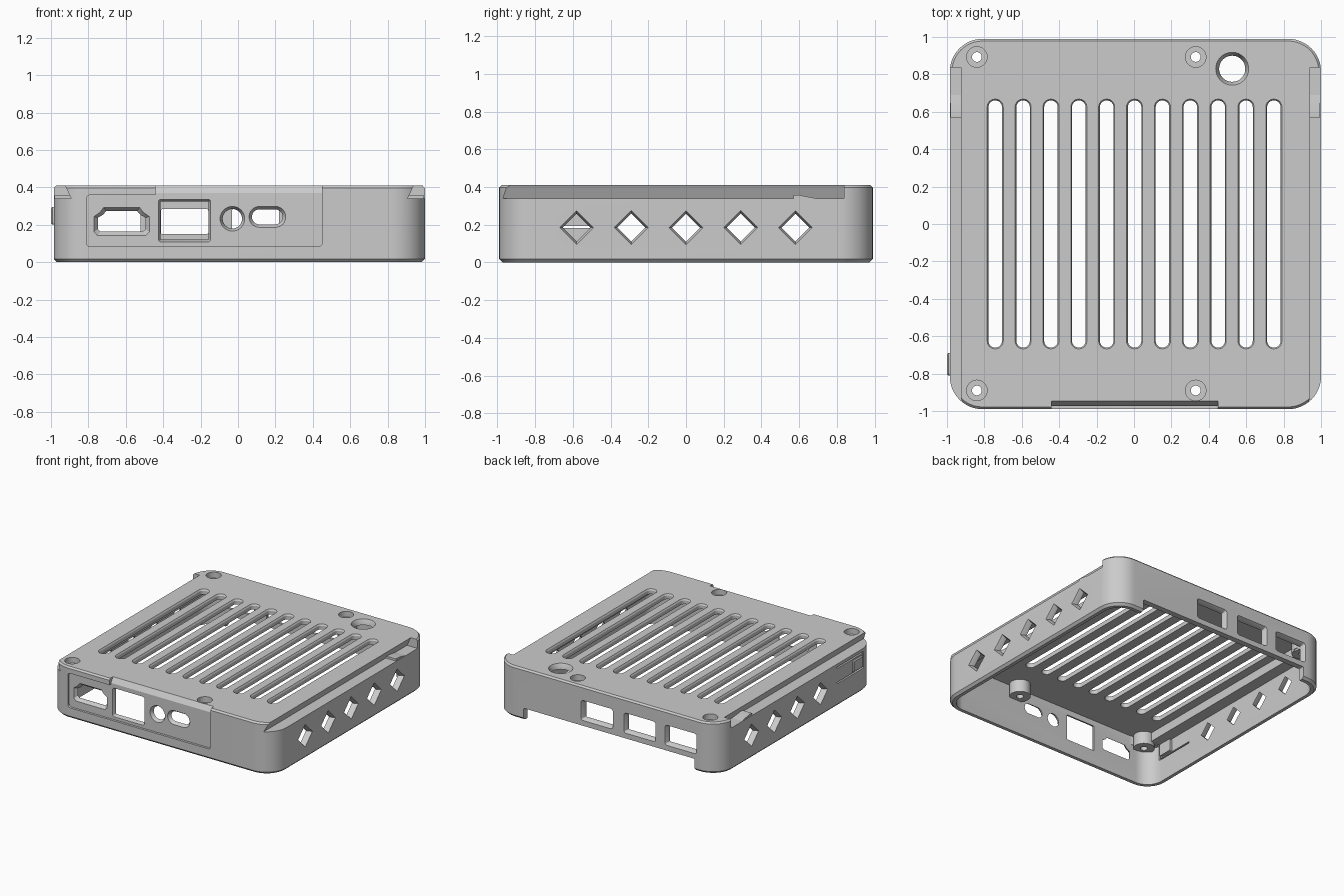
import bpy, bmesh, math

cube = bpy.data.objects.get("Cube")
if cube:
    bpy.data.objects.remove(cube, do_unlink=True)

GREY = (0.6, 0.6, 0.6, 1)
mat = bpy.data.materials.new("plain grey plastic")
mat.use_nodes = True
mat.diffuse_color = GREY
mat.node_tree.nodes["Principled BSDF"].inputs["Base Color"].default_value = GREY

CX, HX, HY, TOP = 0.0075, 0.9925, 0.99, 0.41   # body centre, half sizes, height
WALL = 0.045


# ---- 2D shapes: each returns a function of an outward offset g ----
def rrect(cx, cy, w, h, r, seg=6):
    def shape(g):
        rad = max(r + g, 0.002)
        a, b = w / 2 + g - rad, h / 2 + g - rad
        pts = []
        for k, (sx, sy) in enumerate([(1, 1), (-1, 1), (-1, -1), (1, -1)]):
            for i in range(seg + 1):
                t = math.pi / 2 * (k + i / seg)
                pts.append((cx + sx * a + rad * math.cos(t), cy + sy * b + rad * math.sin(t)))
        return pts
    return shape


def circle(cx, cy, r, n=32):
    return lambda g: [(cx + (r + g) * math.cos(2 * math.pi * i / n),
                       cy + (r + g) * math.sin(2 * math.pi * i / n)) for i in range(n)]


def poly(pts):
    return lambda g: pts


def media_port(cx, cy, w, h):
    def shape(g):
        a, b = w / 2 + g, h / 2 + g
        half = [(0.88 * a, -b), (a, -0.75 * b), (a, 0.35 * b), (0.78 * a, 0.65 * b), (0.65 * a, b)]
        return [(cx + x, cy + y) for x, y in half] + [(cx - x, cy + y) for x, y in reversed(half)]
    return shape


# ---- solids ----
def loft(name, shape, axis, rings):
    """Stack the shape along an axis; rings are (depth, offset)."""
    place = {"x": lambda u, v, d: (d, u, v), "y": lambda u, v, d: (u, d, v),
             "z": lambda u, v, d: (u, v, d)}[axis]
    bm = bmesh.new()
    loops = [[bm.verts.new(place(u, v, d)) for u, v in shape(g)] for d, g in rings]
    n = len(loops[0])
    for lo, hi in zip(loops, loops[1:]):
        for i in range(n):
            bm.faces.new((lo[i], lo[(i + 1) % n], hi[(i + 1) % n], hi[i]))
    bm.faces.new(loops[0])
    bm.faces.new(loops[-1])
    bmesh.ops.recalc_face_normals(bm, faces=bm.faces)
    me = bpy.data.meshes.new(name)
    bm.to_mesh(me)
    bm.free()
    me.materials.append(mat)
    ob = bpy.data.objects.new(name, me)
    bpy.context.collection.objects.link(ob)
    return ob


def combine(target, tool, operation="DIFFERENCE"):
    mod = target.modifiers.new("cut", "BOOLEAN")
    mod.operation, mod.solver, mod.object = operation, "EXACT", tool
    bpy.context.view_layer.objects.active = target
    bpy.ops.object.modifier_apply(modifier=mod.name)
    bpy.data.objects.remove(tool, do_unlink=True)


def cut(shape, axis, d0, d1):
    combine(body, loft("cutter", shape, axis, [(d0, 0), (d1, 0)]))


def port(shape, axis, surf, s, bevel, slope=0.025, depth=0.1):
    """Hole with a bevelled mouth; s is the outward direction of the wall."""
    combine(body, loft("cutter", shape, axis, [
        (surf + s * 0.03, 0), (surf, 0), (surf - s * slope, -bevel), (surf - s * depth, -bevel)]))


# ---- case shell ----
outline = rrect(CX, 0, 2 * HX, 2 * HY, 0.175, 12)
body = loft("case_shell", outline, "z", [(0, -0.018), (0.018, 0), (TOP - 0.013, 0), (TOP, -0.012)])
combine(body, loft("cutter", outline, "z", [(-0.1, -WALL), (0.30, -WALL)]))
cut(rrect(CX, 0, 1.71, 2 * (HY - WALL), 0.1), "z", 0.2, 0.37)

# screw bosses
screws = [(x, y) for x in (-0.84, 0.33) for y in (-0.89, 0.893)]
for x, y in screws:
    combine(body, loft("boss", circle(x, y, 0.077), "z", [(0.27, 0), (0.385, 0)]), "UNION")
for x, y in screws:
    cut(circle(x, y, 0.055), "z", 0.45, 0.365)
    cut(circle(x, y, 0.026), "z", 0.45, 0.2)

# round opening and vent slots in the top
port(circle(0.525, 0.83, 0.088), "z", TOP, 1, 0.018, 0.035)
for i in range(11):
    port(rrect(-0.742 + 0.149 * i, 0, 0.086, 1.335, 0.042, 8), "z", TOP, 1, 0.007, 0.012)

# undercut rails along both sides
for s in (1, -1):
    rail = [(CX + s * x, z) for x, z in [(0.937, 0.42), (0.899, 0.34), (1.2, 0.34), (1.2, 0.42)]]
    cut(poly(rail), "y", -1.2, 0.837)

# diamond vents (one fewer on the button side)
for s in (1, -1):
    for k in range(-2 if s > 0 else -1, 3):
        port(circle(0.29 * k, 0.185, 0.09, 4), "x", CX + s * HX, s, 0.016, 0.03)

# sunken front panel, open to the top over part of its width
FACE = -0.972
cut(rrect(-0.18, 0.222, 1.26, 0.275, 0.02), "y", -1.2, FACE)
cut(poly([(-1.2, 0.25), (FACE, 0.25), (FACE, 0.37), (-0.939, 0.42), (-1.2, 0.42)]), "x", -0.442, 0.45)

# front ports
port(media_port(-0.622, 0.218, 0.295, 0.15), "y", FACE, -1, 0.02)
port(rrect(-0.286, 0.222, 0.28, 0.228, 0.015), "y", FACE, -1, 0.012)
port(circle(-0.03, 0.232, 0.066), "y", FACE, -1, 0.014)
port(rrect(0.157, 0.242, 0.196, 0.112, 0.055), "y", FACE, -1, 0.016)

# back ports and the low gap under them
for x in (0.093, -0.285, -0.648):
    port(rrect(x, 0.217, 0.28, 0.16, 0.02), "y", HY, 1, 0.014)
cut(rrect(-0.015, 0, 1.51, 0.19, 0.01), "y", 0.85, 1.2)

# slits that free the button tab
for z in (0.188, 0.31):
    cut(rrect(-0.665, z, 0.33, 0.012, 0.002), "x", -1.1, -0.9)
cut(rrect(-0.83, 0.249, 0.012, 0.13, 0.002), "x", -1.1, -0.9)

# ---- button and rail catches ----
button = loft("side_button", rrect(-0.75, 0.248, 0.12, 0.095, 0.012), "x",
              [(-0.92, 0), (-0.993, 0), (-1.0, -0.008)])
parts = [body, button]
for s, side in ((1, "left"), (-1, "right")):
    wedge = poly([(0.57, 0.33), (0.57, 0.357), (0.60, 0.357), (0.69, 0.34), (0.69, 0.33)])
    parts.append(loft("rail_catch_" + side, wedge, "x", [(CX + s * 0.9, 0), (CX + s * 0.988, 0)]))

# shading
bpy.context.view_layer.update()
bpy.ops.object.select_all(action="DESELECT")
for ob in parts:
    ob.select_set(True)
bpy.context.view_layer.objects.active = body
bpy.ops.object.shade_smooth_by_angle(angle=math.radians(30))
